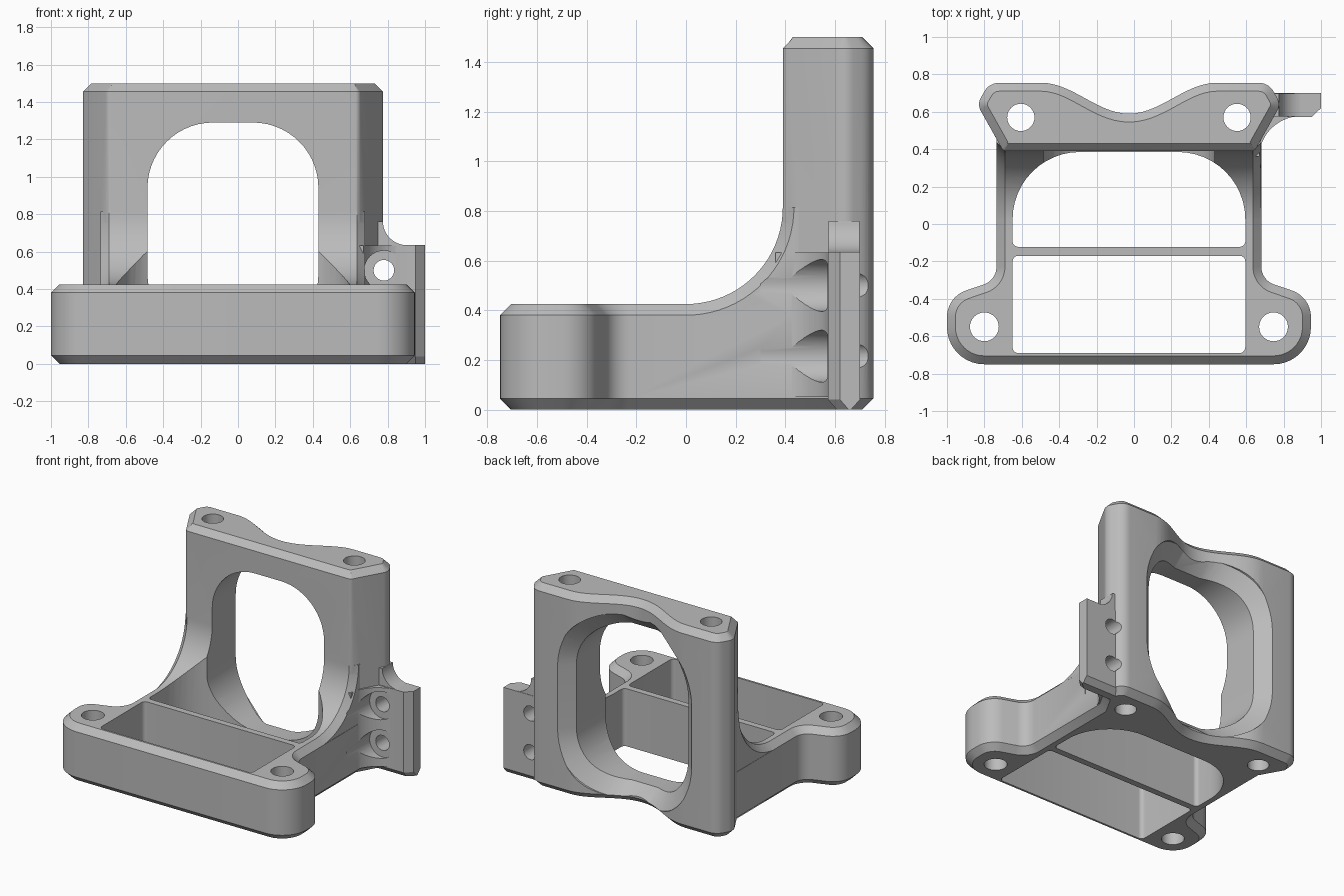
import bpy, bmesh, math
from mathutils import Vector

if "Cube" in bpy.data.objects:
    bpy.data.objects.remove(bpy.data.objects["Cube"], do_unlink=True)

MID = -0.027          # symmetry line of the body
CH = 0.045            # edge chamfer

grey = bpy.data.materials.new("plain_grey")
grey.use_nodes = True
grey.diffuse_color = (0.5, 0.5, 0.5, 1)
grey.node_tree.nodes["Principled BSDF"].inputs["Base Color"].default_value = (0.5, 0.5, 0.5, 1)


def loft(name, rings):
    """Closed solid through rings of equal point count."""
    bm = bmesh.new()
    rows = [[bm.verts.new(p) for p in r] for r in rings]
    n = len(rows[0])
    for a, b in zip(rows, rows[1:]):
        for i in range(n):
            j = (i + 1) % n
            bm.faces.new((a[i], a[j], b[j], b[i]))
    bm.faces.new(rows[0][::-1])
    bm.faces.new(rows[-1])
    bmesh.ops.recalc_face_normals(bm, faces=bm.faces)
    me = bpy.data.meshes.new(name)
    bm.to_mesh(me)
    bm.free()
    me.materials.append(grey)
    ob = bpy.data.objects.new(name, me)
    bpy.context.collection.objects.link(ob)
    return ob


def rounded(corners, steps=10):
    """Polygon from (x, y, radius) corners, each rounded by a tangent arc."""
    out = []
    for i, (x, y, r) in enumerate(corners):
        p = Vector((x, y))
        if r == 0:
            out.append(p)
            continue
        a = (Vector(corners[i - 1][:2]) - p).normalized()
        b = (Vector(corners[(i + 1) % len(corners)][:2]) - p).normalized()
        half = a.angle(b) / 2
        centre = p + (a + b).normalized() * r / math.sin(half)
        s = p + a * r / math.tan(half) - centre
        e = p + b * r / math.tan(half) - centre
        turn = math.atan2(s.x * e.y - s.y * e.x, s.dot(e))
        for k in range(steps + 1):
            t = turn * k / steps
            out.append(centre + Vector((s.x * math.cos(t) - s.y * math.sin(t),
                                        s.x * math.sin(t) + s.y * math.cos(t))))
    return out


def inset(pts, d):
    """Offset a counter-clockwise polygon inwards by d."""
    out = []
    for i, p in enumerate(pts):
        a = (p - pts[i - 1]).normalized()
        b = (pts[(i + 1) % len(pts)] - p).normalized()
        na, nb = Vector((-a.y, a.x)), Vector((-b.y, b.x))
        out.append(p + (na + nb) * d / (1 + na.dot(nb)))
    return out


def level(pts, z):
    return [(p[0], p[1], z) for p in pts]


def prism(name, pts, z0, z1, c=0):
    if not c:
        return loft(name, [level(pts, z0), level(pts, z1)])
    small = inset(pts, c)
    return loft(name, [level(small, z0), level(pts, z0 + c),
                       level(pts, z1 - c), level(small, z1)])


def mirrored(half):
    """Complete a right-hand list of (x from MID, y, r) counter-clockwise."""
    return ([(MID + x, y, r) for x, y, r in half] +
            [(MID - x, y, r) for x, y, r in reversed(half)])


def circle(cx, cy, r, n=32):
    return [(cx + r * math.cos(math.tau * k / n), cy + r * math.sin(math.tau * k / n))
            for k in range(n)]


def wave(x):
    """Scooped back surface of the tower."""
    t = min(abs(x - MID) / 0.47, 1)
    return 0.755 - 0.165 * (1 + math.cos(math.pi * t)) / 2


def combine(target, tool, op):
    m = target.modifiers.new(op, 'BOOLEAN')
    m.operation, m.object, m.solver = op, tool, 'EXACT'
    bpy.context.view_layer.objects.active = target
    bpy.ops.object.modifier_apply(modifier=m.name)
    bpy.data.objects.remove(tool, do_unlink=True)


# Base frame with two round ears
base = rounded(mirrored([(0.973, -0.75, 0.199), (0.973, -0.39, 0.15),
                         (0.708, -0.3, 0.1), (0.708, 0.55, 0)]))
body = prism("bracket_body", base, 0, 0.425, CH)

# Tower with a scooped back
right = rounded([(0.645, 0.39, 0.03), (0.785, 0.64, 0.07), (0.72, 0.755, 0.09),
                 (0.44, 0.755, 0), (0.3, 0.39, 0)], 6)[:-2]
left = [Vector((2 * MID - p.x, p.y)) for p in reversed(right)]
scoop = [Vector((x, wave(x))) for x in
         [MID + 0.467 - 0.934 * k / 28 for k in range(29)]]
combine(body, prism("tower", right + scoop + left, 0, 1.5, CH), 'UNION')


# Curved sweep from base up to tower
def sweep_ring(x, d):
    arc = [(x, (0.39 + d) * math.sin(a), 0.815 - (0.39 + d) * math.cos(a))
           for a in [math.pi / 2 * k / 20 for k in range(21)]]
    return [(x, 0.52, 0.1), (x, -0.05, 0.1), (x, -0.05, 0.425 - d)] + arc + [(x, 0.52, 0.815)]


combine(body, loft("sweep", [sweep_ring(MID - 0.707, CH), sweep_ring(MID - 0.662, 0),
                             sweep_ring(MID + 0.662, 0), sweep_ring(MID + 0.707, CH)]), 'UNION')

# Side mounting tab, its backing pad, web and upper fillet
tab = [[(x, y, 0.04), (x, y + 0.035, 0), (x, 0.665, 0), (x, 0.701, 0.04),
        (x, 0.701, 0.635), (x, y, 0.635)] for x, y in ((0.6, 0.572), (0.95, 0.572), (1.0, 0.62))]
combine(body, loft("tab", tab), 'UNION')
pad = [(0.44, 0.5), (0.66, 0.5), (0.73, 0.6), (0.73, 0.72), (0.68, 0.75), (0.44, 0.75)]
combine(body, prism("pad", pad, 0.05, 0.637), 'UNION')
quarter = [math.pi / 2 * k / 12 for k in range(13)]
web = [(0.9 - 0.23 * math.sin(a), 0.36 + 0.218 * math.cos(a)) for a in quarter]
combine(body, prism("web", web + [(0.6, 0.36), (0.6, 0.6), (0.9, 0.6)], 0.05, 0.632), 'UNION')
fillet = [(0.905 - 0.13 * math.sin(a), 0.76 - 0.126 * math.cos(a)) for a in quarter]
fillet += [(0.7, 0.76), (0.7, 0.6), (0.905, 0.6)]
combine(body, loft("tab_fillet", [[(x, y, z) for x, z in fillet] for y in (0.575, 0.698)]), 'UNION')

# Pockets through the base
front = rounded(mirrored([(0.622, -0.69, 0.03), (0.622, -0.17, 0.03)]), 5)
rear = rounded(mirrored([(0.622, -0.122, 0.03), (0.622, 0.385, 0.36)]), 12)
for pts in (front, rear):
    combine(body, prism("pocket", pts, -0.2, 0.9), 'DIFFERENCE')

# Tower window, chamfered where it meets the scooped back
hole = rounded(mirrored([(0.457, 0.13, 0.35), (0.457, 1.29, 0.35)]), 14)
wide = inset(hole, -0.1)
combine(body, loft("window", [
    [(p.x, 0.3, p.y) for p in hole],
    [(p.x, wave(p.x) - 0.09, p.y) for p in hole],
    [(q.x, wave(p.x) + 0.01, q.y) for p, q in zip(hole, wide)],
    [(q.x, 1.0, q.y) for q in wide]]), 'DIFFERENCE')

# Vertical bolt holes
for dx, y, r in ((0.578, 0.57, 0.073), (0.773, -0.55, 0.077)):
    for s in (-1, 1):
        combine(body, prism("bolt_hole", circle(MID + s * dx, y, r), -0.2, 1.7), 'DIFFERENCE')

# Tab screw holes with clearance recesses
for z in (0.5, 0.215):
    for r, y0, y1 in ((0.105, 0.3, 0.571), (0.055, 0.5, 0.9)):
        ring = circle(0.78, z, r)
        combine(body, loft("screw_hole", [[(x, y, h) for x, h in ring] for y in (y0, y1)]),
                'DIFFERENCE')

bpy.ops.object.select_all(action='DESELECT')
body.select_set(True)
bpy.context.view_layer.objects.active = body
bpy.ops.object.shade_smooth_by_angle(angle=math.radians(25))
